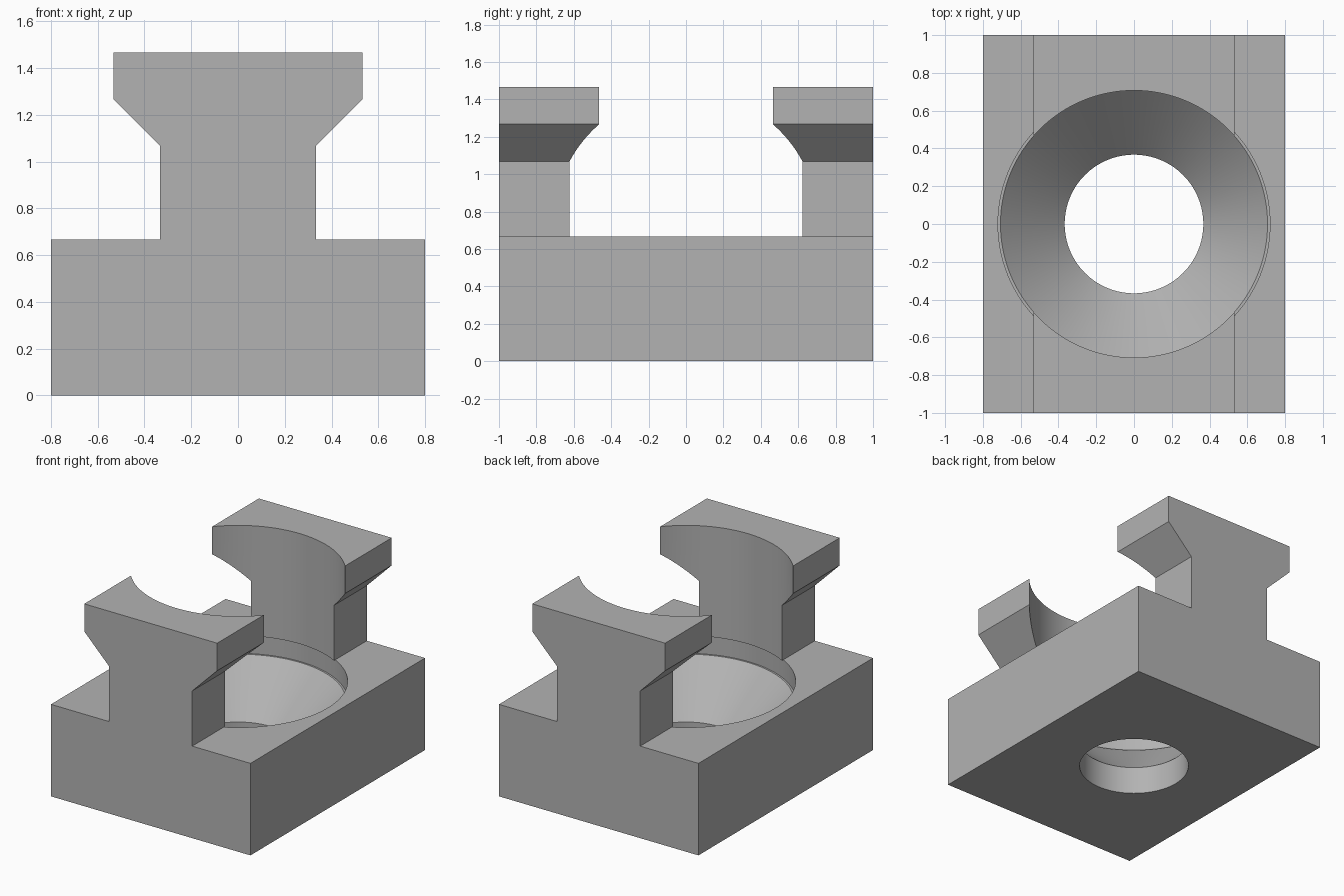
import bpy, bmesh
from math import tau, radians
from mathutils import Matrix, Vector

default = bpy.data.objects.get("Cube")
if default:
    bpy.data.objects.remove(default, do_unlink=True)

grey = bpy.data.materials.new("plain grey")
grey.use_nodes = True
colour = (0.45, 0.45, 0.45, 1)
grey.diffuse_color = colour
grey.node_tree.nodes["Principled BSDF"].inputs["Base Color"].default_value = colour


def make_object(name, bm):
    bmesh.ops.remove_doubles(bm, verts=bm.verts, dist=1e-5)
    bmesh.ops.recalc_face_normals(bm, faces=bm.faces)
    mesh = bpy.data.meshes.new(name)
    bm.to_mesh(mesh)
    bm.free()
    mesh.materials.append(grey)
    obj = bpy.data.objects.new(name, mesh)
    bpy.context.collection.objects.link(obj)
    return obj


# Block with flared rail: mirrored half profile extruded along y
half = [(0.8, 0), (0.8, 0.667), (0.333, 0.667), (0.333, 1.067),
        (0.533, 1.267), (0.533, 1.467)]
outline = half + [(-x, z) for x, z in reversed(half)]
bm = bmesh.new()
face = bm.faces.new([bm.verts.new((x, -1, z)) for x, z in outline])
extruded = bmesh.ops.extrude_face_region(bm, geom=[face])["geom"]
bmesh.ops.translate(bm, vec=(0, 2, 0),
                    verts=[v for v in extruded if isinstance(v, bmesh.types.BMVert)])
block = make_object("flanged_block", bm)

# Bore: through hole, countersink, shallow recess and upper clearance, lathed
profile = [(0, -0.2), (0.367, -0.2), (0.367, 0.2), (0.707, 0.533), (0.72, 0.533),
           (0.72, 0.667), (0.707, 0.667), (0.707, 1.7), (0, 1.7)]
bm = bmesh.new()
verts = [bm.verts.new((r, 0, z)) for r, z in profile]
edges = [bm.edges.new(pair) for pair in zip(verts, verts[1:])]
bmesh.ops.spin(bm, geom=verts + edges, cent=(0, 0, 0), axis=(0, 0, 1),
               angle=tau, steps=128, use_merge=True)
cutter = make_object("bore_cutter", bm)
cutter.hide_render = True

# Cut the bore and discard the cutter
cut = block.modifiers.new("bore", "BOOLEAN")
cut.operation = "DIFFERENCE"
cut.solver = "EXACT"
cut.object = cutter
bpy.ops.object.select_all(action="DESELECT")
block.select_set(True)
bpy.context.view_layer.objects.active = block
bpy.ops.object.modifier_apply(modifier=cut.name)
bpy.data.objects.remove(cutter, do_unlink=True)
bpy.ops.object.shade_smooth_by_angle(angle=radians(20))
